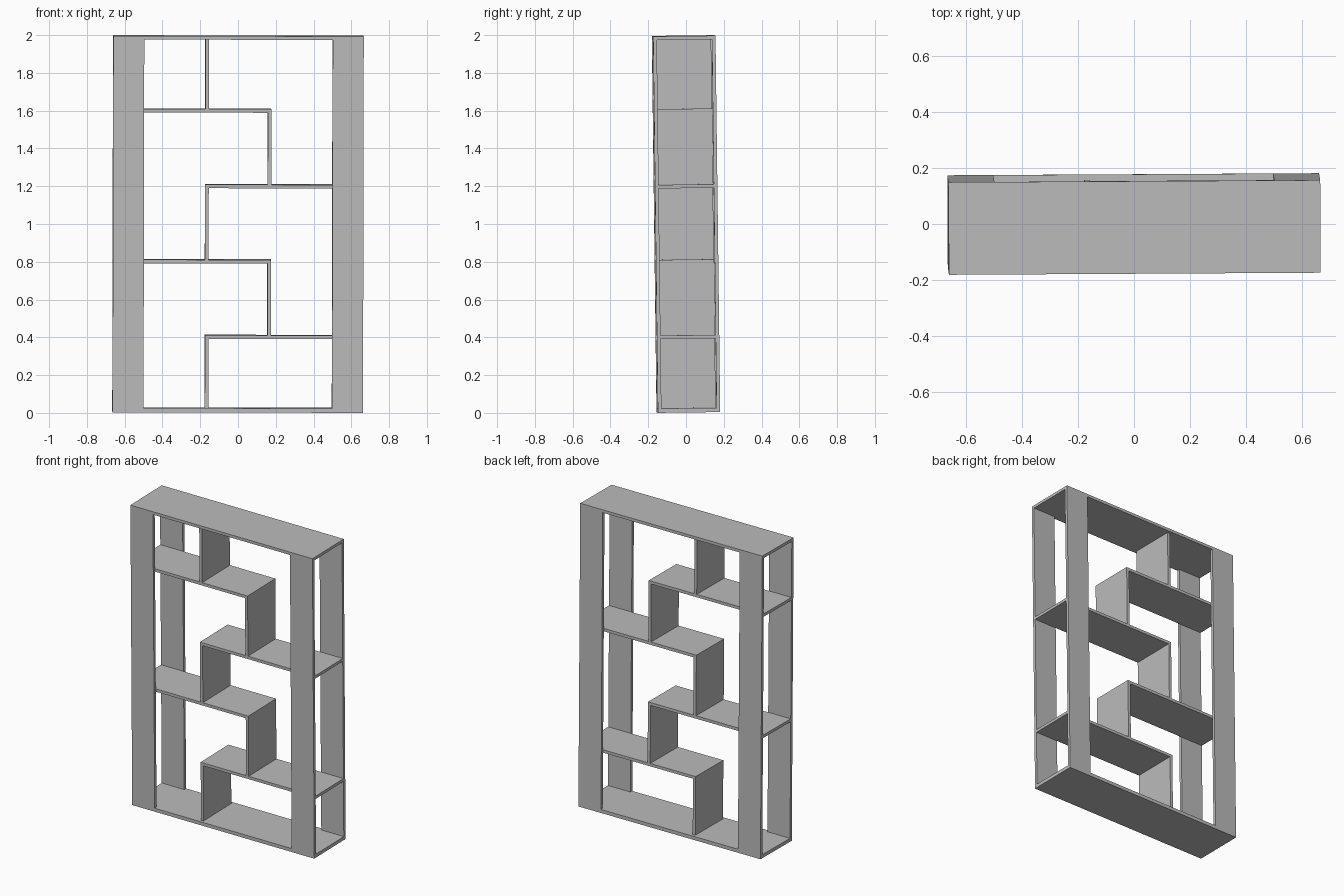
import bpy
import bmesh
from mathutils import Matrix, Vector, Euler

if "Cube" in bpy.data.objects:
    bpy.data.objects.remove(bpy.data.objects["Cube"])

grey = bpy.data.materials.new("matte grey")
grey.use_nodes = True
colour = (0.5, 0.5, 0.5, 1)
grey.diffuse_color = colour
grey.node_tree.nodes["Principled BSDF"].inputs["Base Color"].default_value = colour

W, D, H = 0.663, 0.165, 0.9965    # half sizes of the whole unit
T = 0.019                         # board thickness
INNER = D - T                     # half depth between the face panels
LEAN = Matrix.Translation((0, 0, 1)) @ Euler((0.0125, 0.002, 0.0056)).to_matrix().to_4x4()


def board(name, x0, x1, y0, y1, z0, z1):
    """Flat board between two corners, z measured from the unit's centre."""
    lo, hi = Vector((x0, y0, z0)), Vector((x1, y1, z1))
    bm = bmesh.new()
    bmesh.ops.create_cube(bm, size=1, matrix=LEAN @ Matrix.Translation((lo + hi) / 2)
                          @ Matrix.Diagonal((*(hi - lo), 1)))
    mesh = bpy.data.meshes.new(name)
    bm.to_mesh(mesh)
    bm.free()
    mesh.materials.append(grey)
    bpy.context.collection.objects.link(bpy.data.objects.new(name, mesh))


# Top and bottom boards
board("top_board", -W, W, -D, D, H - T, H)
board("bottom_board", -W, W, -D, D, -H, -H + T + 0.004)

# Tall face panels at the four corners
for side, s in (("left", 1), ("right", -1)):
    for face, f in (("front", -1), ("back", 1)):
        xs = sorted((s * 0.499, s * W))
        ys = sorted((f * INNER, f * D))
        board(f"{face}_{side}_panel", *xs, *ys, -H + T, H - T)

# Shelves alternate between the two sides, bottom to top
EDGE = 0.175
tops = [-0.588, -0.188, 0.21, 0.61]
for i, z in enumerate(tops):
    x0, x1 = (-EDGE, W) if i % 2 == 0 else (-W, EDGE)
    board(f"shelf_{i + 1}", x0, x1, -INNER, INNER, z - T, z)

# Upright dividers join each shelf to the next
levels = [-H + T] + tops + [H]
for i in range(len(levels) - 1):
    x0, x1 = (-EDGE, -EDGE + T) if i % 2 == 0 else (EDGE - T, EDGE)
    board(f"divider_{i + 1}", x0, x1, -INNER, INNER, levels[i], levels[i + 1] - T)
